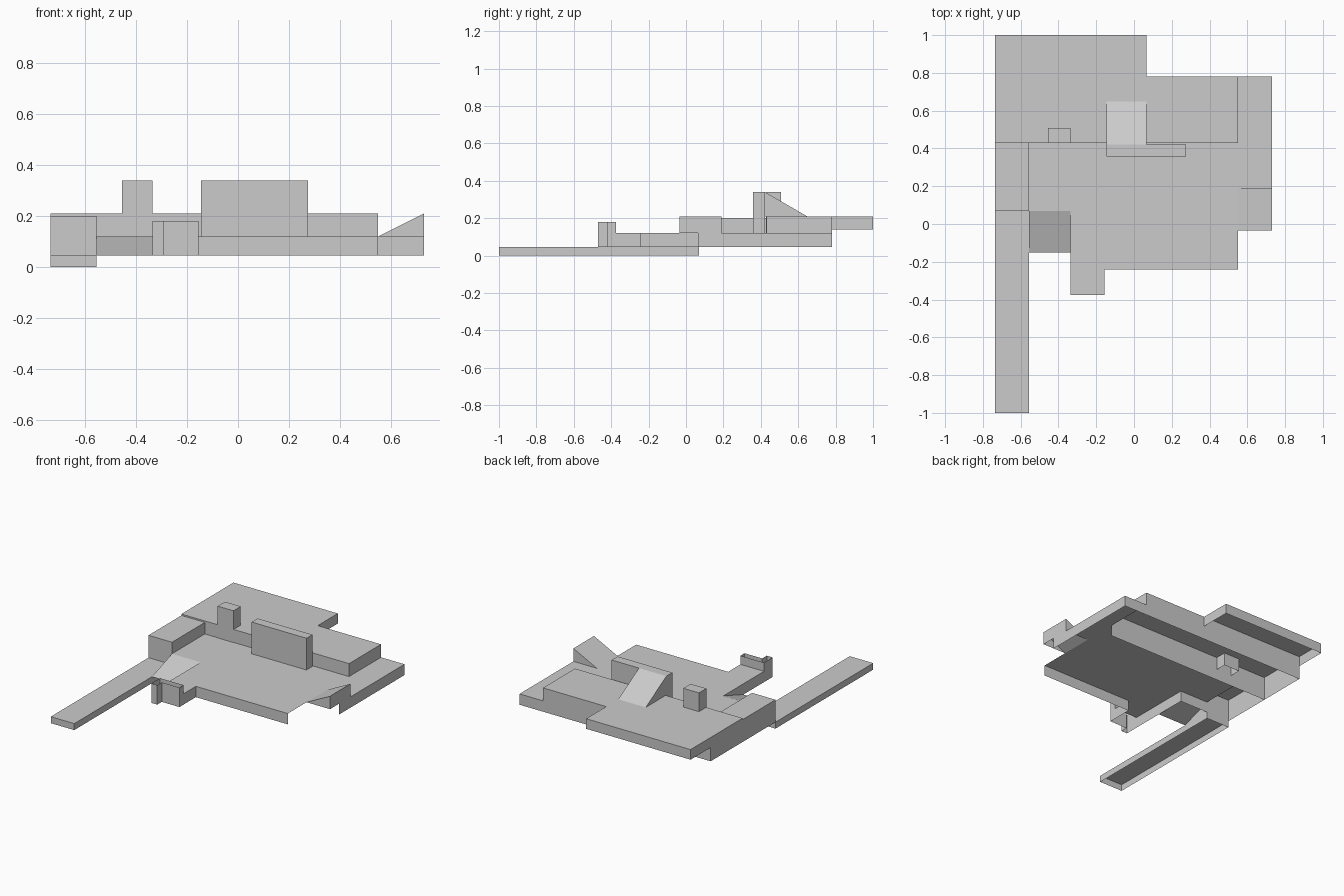
import bpy, bmesh
from mathutils import Vector

if "Cube" in bpy.data.objects:
    bpy.data.objects.remove(bpy.data.objects["Cube"])


def shell(name, polys):
    """Open sheet part: polygons turned to face away from the part's low centre."""
    bm = bmesh.new()
    pts = [Vector(p) for poly in polys for p in poly]
    mid = sum(pts, Vector()) / len(pts)
    mid.z = min(p.z for p in pts) - 0.01
    for poly in polys:
        f = bm.faces.new([bm.verts.new(p) for p in poly])
        f.normal_update()
        if f.normal.dot(f.calc_center_median() - mid) < 0:
            f.normal_flip()
    bmesh.ops.remove_doubles(bm, verts=bm.verts, dist=1e-4)
    me = bpy.data.meshes.new(name)
    bm.to_mesh(me)
    bm.free()
    ob = bpy.data.objects.new(name, me)
    bpy.context.collection.objects.link(ob)


def flat(outline, z):
    return [(x, y, z) for x, y in outline]


def wall(a, b, z0, z1):
    return [(*a, z0), (*b, z0), (*b, z1), (*a, z1)]


def walls(path, z0, z1):
    return [wall(a, b, z0, z1) for a, b in zip(path, path[1:])]


def rect(x0, x1, y0, y1):
    return [(x0, y0), (x1, y0), (x1, y1), (x0, y1)]


def closed(path):
    return path + path[:1]


L, R = -0.735, 0.73          # outer left and right
LI, RI = -0.555, 0.55        # inner left and right
B, F, H, P = 0.045, 0.12, 0.20, 0.21   # base, floor, block, plateau heights

# walkway: shallow lid, open below
r = rect(L, LI, -1, 0.07)
shell("walkway", [flat(r, B)] + walls(closed(r), 0, B))

# main floor with a nook at the front and a strip along the right
floor = [(LI, 0.07), (-0.335, 0.07), (-0.335, -0.375), (-0.155, -0.375),
         (-0.155, -0.24), (RI, -0.24), (RI, 0.19), (R, 0.19), (R, 0.78),
         (RI, 0.78), (RI, 0.43), (LI, 0.43)]
shell("main_floor", [flat(floor, F)])
shell("floor_skirt", walls([(LI, 0.07), (-0.335, 0.07), (-0.335, -0.375)], B, F)
      + walls([(-0.155, -0.375), (-0.155, -0.24), (RI, -0.24)], B, F)
      + walls([(R, 0.065), (R, 0.78), (RI, 0.78)], B, F))

# nook parapet: stepped front, no cap
shell("nook_parapet", walls([(-0.335, -0.375), (-0.335, -0.47), (-0.29, -0.47),
                             (-0.29, -0.42), (-0.155, -0.42), (-0.155, -0.375)], B, 0.18)
      + [wall((-0.335, -0.375), (-0.155, -0.375), F, 0.18)])

# entry ramp up from the walkway
shell("entry_ramp", [
    [(LI, -0.15, B), (-0.335, -0.15, B), (-0.335, 0.07, F), (LI, 0.07, F)],
    [(LI, -0.15, B), (LI, 0.07, B), (LI, 0.07, F)]])

# right ramp rising outward
shell("right_ramp", [
    [(RI, -0.035, F), (R, -0.035, P), (R, 0.19, P), (RI, 0.19, F)],
    wall((R, -0.035), (R, 0.19), F, P)]
    + [[(RI, y, F), (R, y, F), (R, y, P)] for y in (-0.035, 0.19)])

# left block
shell("left_block", [flat(rect(L, LI, 0.07, 0.43), H),
                     wall((L, 0.07), (LI, 0.07), B, H),
                     wall((L, 0.07), (L, 0.43), B, H),
                     wall((LI, 0.07), (LI, 0.43), F, H)])

# plateau with rear overhang
top = [(L, 0.43), (RI, 0.43), (RI, 0.78), (0.065, 0.78), (0.065, 1), (L, 1)]
shell("plateau", [flat(top, P),
                  wall((L, 0.43), (RI, 0.43), B, P),
                  wall((RI, 0.43), (RI, 0.78), F, P),
                  wall((RI, 0.78), (L, 0.78), B, P),
                  wall((L, 0.43), (L, 0.78), B, P)]
      + walls([(0.065, 0.78), (0.065, 1), (L, 1), (L, 0.78)], 0.14, P))

# pillar and barrier wall
for name, r in (("pillar", rect(-0.455, -0.335, 0.428, 0.508)),
                ("barrier", rect(-0.145, 0.275, 0.357, 0.422))):
    shell(name, [flat(r, 0.34)] + walls(closed(r), F, 0.34))

# ramp behind the barrier
shell("barrier_ramp", [
    [(-0.145, 0.422, 0.34), (0.065, 0.422, 0.34), (0.065, 0.648, P), (-0.145, 0.648, P)]]
    + [[(x, 0.422, P), (x, 0.648, P), (x, 0.422, 0.34)] for x in (-0.145, 0.065)])
